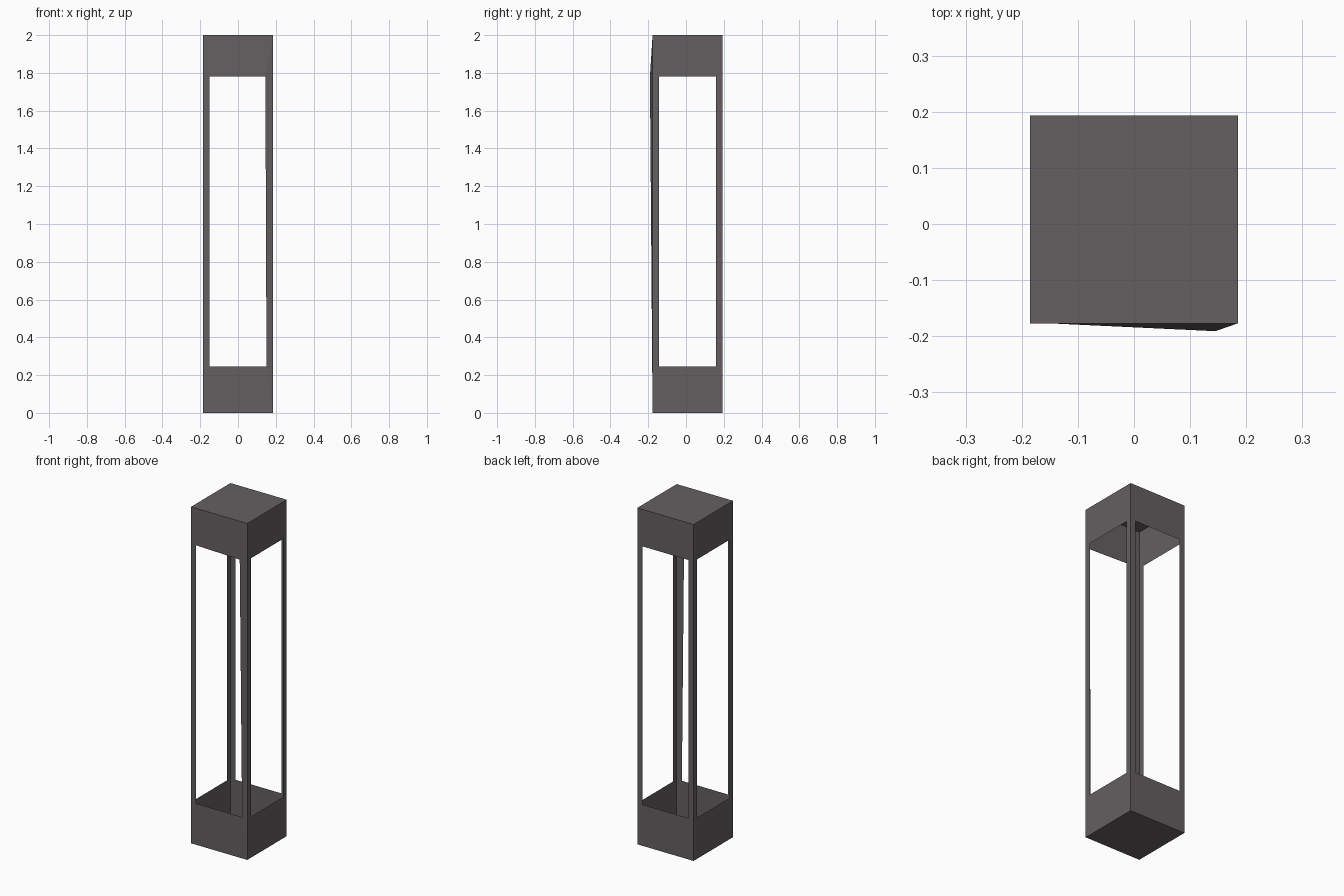
import bpy
import bmesh
from mathutils import Matrix, Vector

cube = bpy.data.objects.get("Cube")
if cube:
    bpy.data.objects.remove(cube, do_unlink=True)

WIDTH, HEIGHT = 0.37, 2.0
CENTRE_Y = 0.008
POST = 0.034
SILL, HEAD = 0.245, 1.78

# Dark metal colour
metal = bpy.data.materials.new("dark warm grey metal")
metal.use_nodes = True
colour = (0.13, 0.115, 0.12, 1.0)
metal.diffuse_color = colour
metal.node_tree.nodes["Principled BSDF"].inputs["Base Color"].default_value = colour

# Thin sheet box: hollow cap and base joined by angle posts
bm = bmesh.new()
bmesh.ops.create_cube(bm, size=1.0)
bmesh.ops.transform(
    bm, verts=bm.verts,
    matrix=Matrix.Translation((0, CENTRE_Y, HEIGHT / 2))
    @ Matrix.Diagonal((WIDTH, WIDTH, HEIGHT, 1)))

# Window opening in each of the four sides
panes = [f for f in bm.faces if abs(f.normal.z) < 0.5]
bmesh.ops.inset_individual(bm, faces=panes, thickness=POST, use_even_offset=True)
for pane in panes:
    for v in pane.verts:
        v.co.z = HEAD if v.co.z > HEIGHT / 2 else SILL

# Bent front sheet: one upper window corner is pulled outward
front = min(panes, key=lambda f: f.calc_center_median().y)
corner = max(front.verts, key=lambda v: v.co.x + v.co.z)
corner.co += Vector((-0.006, -0.014, 0))

bmesh.ops.delete(bm, geom=panes, context='FACES')

mesh = bpy.data.meshes.new("lantern_shell")
bm.to_mesh(mesh)
bm.free()
mesh.materials.append(metal)
shell = bpy.data.objects.new("lantern_shell", mesh)
bpy.context.collection.objects.link(shell)
